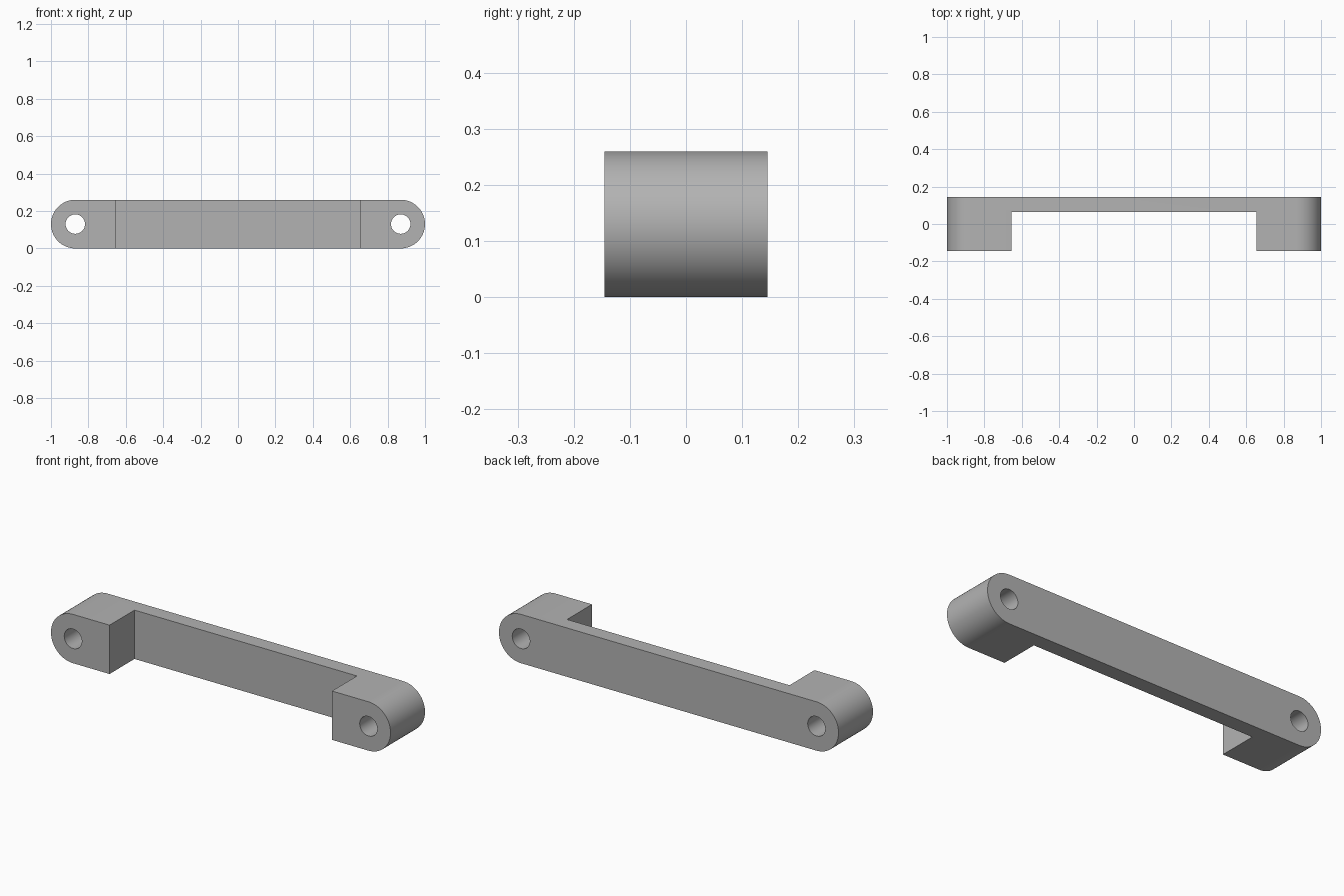
import bpy, bmesh, math
from mathutils import Matrix

cube = bpy.data.objects.get("Cube")
if cube:
    bpy.data.objects.remove(cube, do_unlink=True)

RADIUS = 0.13          # rounded end radius, half the height
HOLE = 0.052           # bolt hole radius
END_X = 1 - RADIUS     # hole centres
DEPTH = 0.145          # half depth
INNER_X = 0.655        # inner faces of the feet
BAR_Y = 0.065          # front face of the grip bar
SEGMENTS = 32

grey = bpy.data.materials.new("plain grey")
grey.use_nodes = True
colour = (0.45, 0.45, 0.45, 1)
grey.diffuse_color = colour
grey.node_tree.nodes["Principled BSDF"].inputs["Base Color"].default_value = colour


def make_object(name, bm):
    bmesh.ops.recalc_face_normals(bm, faces=bm.faces)
    mesh = bpy.data.meshes.new(name)
    bm.to_mesh(mesh)
    bm.free()
    mesh.materials.append(grey)
    obj = bpy.data.objects.new(name, mesh)
    bpy.context.collection.objects.link(obj)
    return obj


# Round-ended profile swept from front to back
bm = bmesh.new()
outline = []
for side in (1, -1):
    for i in range(SEGMENTS + 1):
        a = -side * math.pi / 2 + side * math.pi * i / SEGMENTS
        if side < 0:
            a = math.pi / 2 + math.pi * i / SEGMENTS
        outline.append(bm.verts.new((side * END_X + RADIUS * math.cos(a), -DEPTH,
                                     RADIUS + RADIUS * math.sin(a))))
face = bm.faces.new(outline)
swept = bmesh.ops.extrude_face_region(bm, geom=[face])["geom"]
bmesh.ops.translate(bm, vec=(0, 2 * DEPTH, 0),
                    verts=[v for v in swept if isinstance(v, bmesh.types.BMVert)])
handle = make_object("handle", bm)

# Finger recess between the two feet
bm = bmesh.new()
front = -DEPTH - 0.1
bmesh.ops.create_cube(bm, size=1, matrix=Matrix.Translation((0, (front + BAR_Y) / 2, RADIUS))
                      @ Matrix.Diagonal((2 * INNER_X, BAR_Y - front, 1, 1)))
cutters = [make_object("recess_cutter", bm)]

# Bolt hole through each foot
for side, label in ((1, "left"), (-1, "right")):
    bm = bmesh.new()
    bmesh.ops.create_cone(bm, cap_ends=True, segments=SEGMENTS, radius1=HOLE, radius2=HOLE,
                          depth=1, matrix=Matrix.Translation((side * END_X, 0, RADIUS))
                          @ Matrix.Rotation(math.pi / 2, 4, "X"))
    cutters.append(make_object(label + "_hole_cutter", bm))

# Cut the shapes out, then discard the cutters
bpy.context.view_layer.objects.active = handle
for cutter in cutters:
    mod = handle.modifiers.new(cutter.name, "BOOLEAN")
    mod.operation = "DIFFERENCE"
    mod.solver = "EXACT"
    mod.object = cutter
    bpy.ops.object.modifier_apply(modifier=mod.name)
    bpy.data.objects.remove(cutter, do_unlink=True)

# Smooth the round ends and holes, keep the edges crisp
bpy.ops.object.select_all(action="DESELECT")
handle.select_set(True)
bpy.ops.object.shade_smooth_by_angle(angle=math.radians(30))
